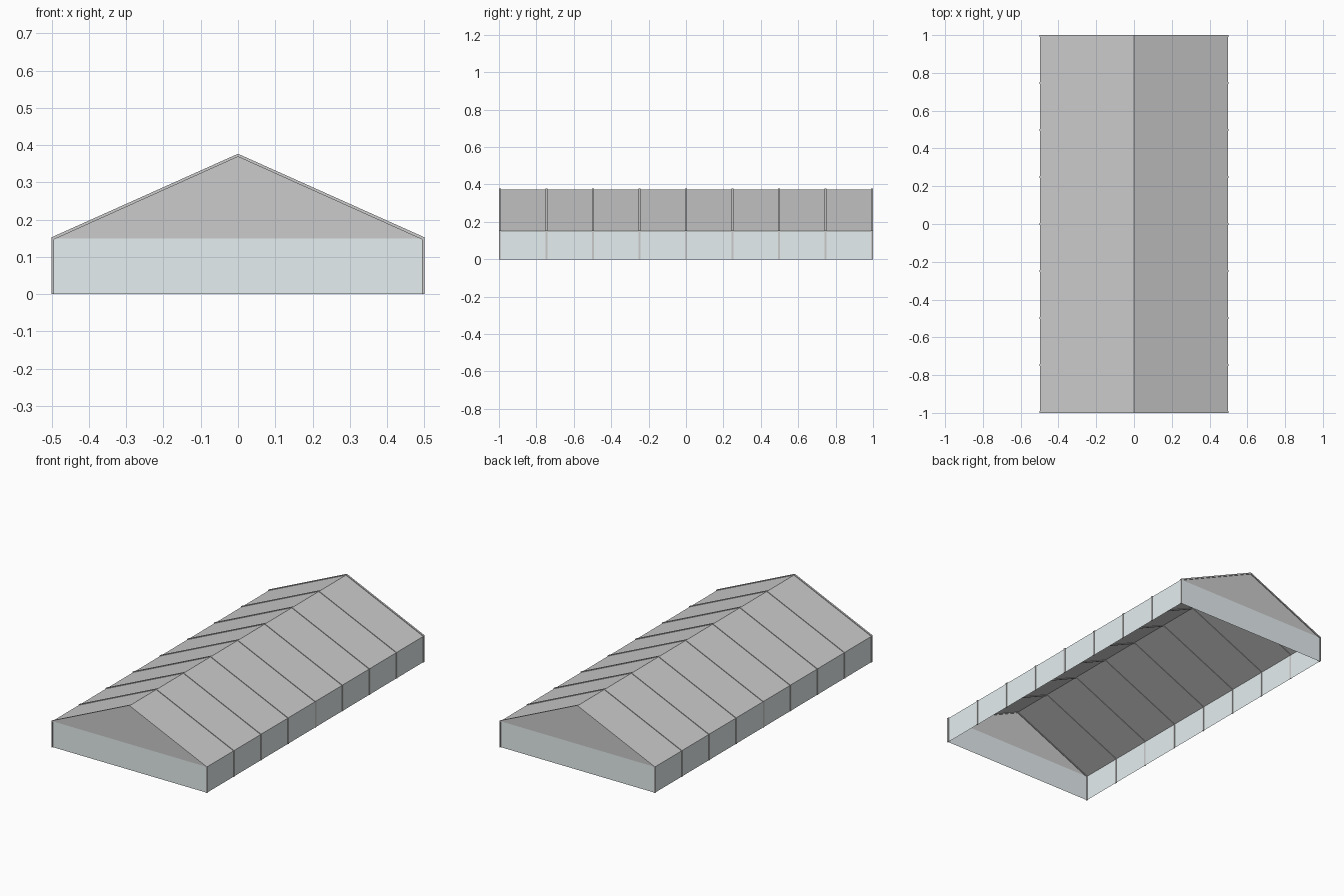
import bpy

if "Cube" in bpy.data.objects:
    bpy.data.objects.remove(bpy.data.objects["Cube"])

HALF_W, HALF_L, EAVE, RIDGE = 0.497, 0.995, 0.15, 0.373
BAYS = 8


def material(name, color):
    m = bpy.data.materials.new(name)
    m.diffuse_color = color
    m.use_nodes = True
    m.node_tree.nodes["Principled BSDF"].inputs["Base Color"].default_value = m.diffuse_color
    return m


wall_mat = material("pale_sheet", (0.79, 0.86, 0.87, 1))
roof_mat = material("grey_sheet", (0.66, 0.66, 0.66, 1))
frame_mat = material("metal", (0.55, 0.55, 0.55, 1))


def mesh_object(name, verts, faces, mat):
    me = bpy.data.meshes.new(name)
    me.from_pydata(verts, [], faces)
    me.materials.append(mat)
    ob = bpy.data.objects.new(name, me)
    bpy.context.collection.objects.link(ob)
    return ob


def strip(name, a, b, mat):
    """Sheet between two (x, z) points, divided into bays along the hall."""
    ys = [-HALF_L + 2 * HALF_L * i / BAYS for i in range(BAYS + 1)]
    verts = [(x, y, z) for y in ys for x, z in (a, b)]
    faces = [(2 * i, 2 * i + 1, 2 * i + 3, 2 * i + 2) for i in range(BAYS)]
    mesh_object(name, verts, faces, mat)


# Side walls and roof slopes
for side, s in (("left", -1), ("right", 1)):
    strip(side + "_wall", (s * HALF_W, 0), (s * HALF_W, EAVE), wall_mat)
    strip(side + "_roof", (s * HALF_W, EAVE), (0, RIDGE), roof_mat)

# End walls with grey gables
for end, y in (("front", -HALF_L), ("back", HALF_L)):
    left, right = (-HALF_W, y, EAVE), (HALF_W, y, EAVE)
    mesh_object(end + "_wall", [(-HALF_W, y, 0), (HALF_W, y, 0), right, left],
                [(0, 1, 2, 3)], wall_mat)
    mesh_object(end + "_gable", [left, right, (0, y, RIDGE)], [(0, 1, 2)], roof_mat)

# Portal frames: posts and rafters of thin rectangular section
outer = [(-0.5, 0), (-0.5, 0.153), (0, 0.377), (0.5, 0.153), (0.5, 0)]
inner = [(-0.494, 0), (-0.494, 0.147), (0, 0.369), (0.494, 0.147), (0.494, 0)]
T = 0.005
for i in range(BAYS + 1):
    y = -HALF_L + 2 * HALF_L * i / BAYS
    verts, faces = [], []
    for o, n in zip(outer, inner):
        verts += [(o[0], y - T, o[1]), (n[0], y - T, n[1]),
                  (n[0], y + T, n[1]), (o[0], y + T, o[1])]
    for k in range(4):
        b = 4 * k
        faces += [(b + j, b + 4 + j, b + 4 + (j + 1) % 4, b + (j + 1) % 4)
                  for j in range(4)]
    faces += [(0, 1, 2, 3), (19, 18, 17, 16)]
    mesh_object(f"portal_frame_{i + 1}", verts, faces, frame_mat)
